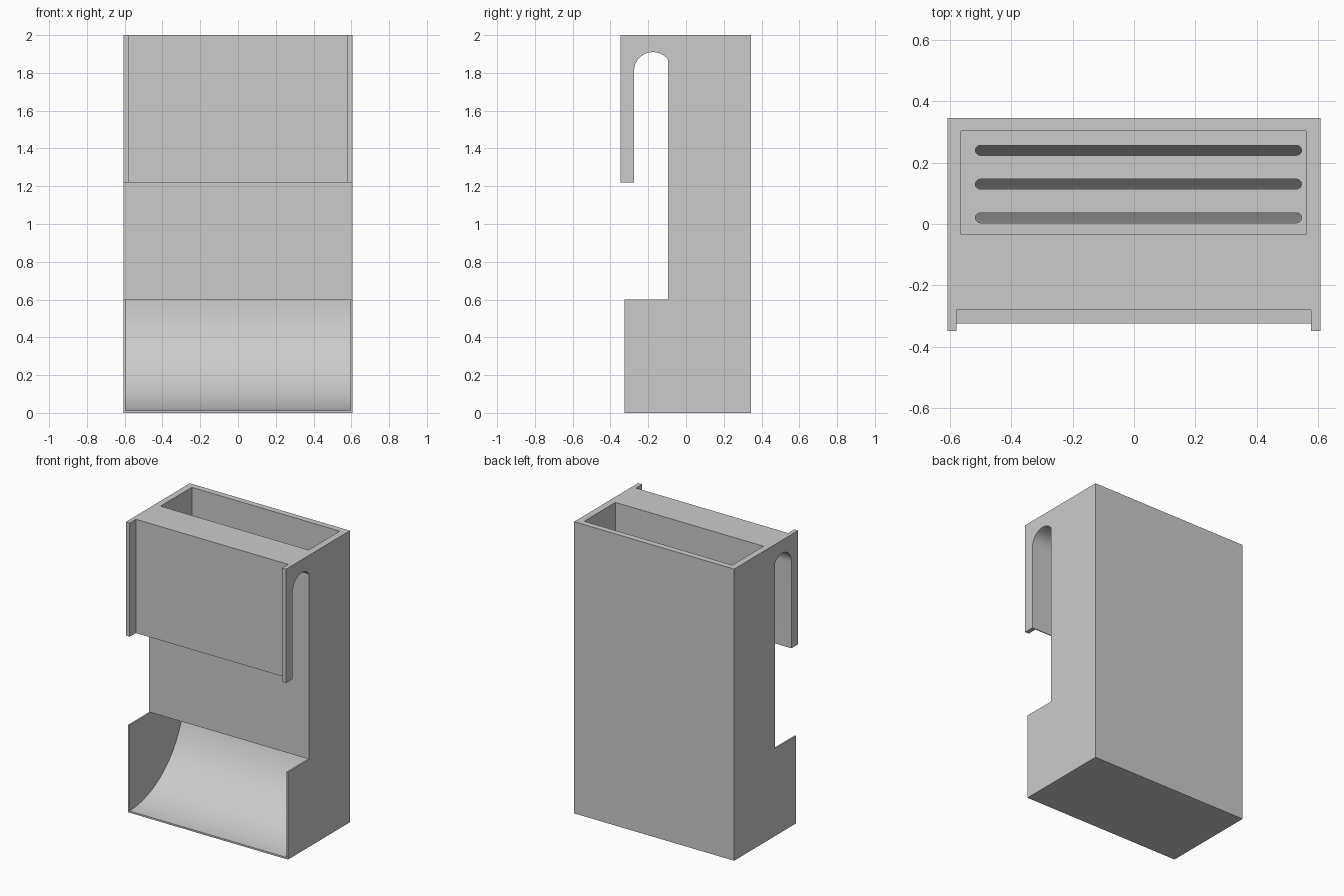
import bpy, bmesh, math
from mathutils import Matrix

cube = bpy.data.objects.get("Cube")
if cube:
    bpy.data.objects.remove(cube, do_unlink=True)

grey = bpy.data.materials.new("light grey")
grey.use_nodes = True
colour = (0.6, 0.6, 0.6, 1)
grey.diffuse_color = colour
grey.node_tree.nodes["Principled BSDF"].inputs["Base Color"].default_value = colour


def arc(cy, cz, r, start, end, steps):
    """Points on an arc, angles in degrees."""
    angles = [math.radians(start + (end - start) * i / steps) for i in range(steps + 1)]
    return [(cy + r * math.cos(a), cz + r * math.sin(a)) for a in angles]


def extrude(name, points, low, high, axis="x"):
    """Prism from a (y, z) outline along x, or an (x, y) outline along z."""
    bm = bmesh.new()
    place = (lambda p: (low, p[0], p[1])) if axis == "x" else (lambda p: (p[0], p[1], low))
    face = bm.faces.new([bm.verts.new(place(p)) for p in points])
    moved = bmesh.ops.extrude_face_region(bm, geom=[face])["geom"]
    shift = (high - low, 0, 0) if axis == "x" else (0, 0, high - low)
    bmesh.ops.translate(bm, vec=shift, verts=[v for v in moved if isinstance(v, bmesh.types.BMVert)])
    bmesh.ops.recalc_face_normals(bm, faces=bm.faces)
    mesh = bpy.data.meshes.new(name)
    bm.to_mesh(mesh)
    bm.free()
    mesh.materials.append(grey)
    ob = bpy.data.objects.new(name, mesh)
    bpy.context.collection.objects.link(ob)
    return ob


def rect(a0, a1, b0, b1):
    return [(a0, b0), (a1, b0), (a1, b1), (a0, b1)]


def cut(body, cutter):
    cutter.hide_render = True
    mod = body.modifiers.new("cut", "BOOLEAN")
    mod.operation = "DIFFERENCE"
    mod.solver = "EXACT"
    mod.object = cutter
    bpy.context.view_layer.objects.active = body
    bpy.ops.object.modifier_apply(modifier=mod.name)
    bpy.data.objects.remove(cutter, do_unlink=True)


# Side outline: tall box, front tray and a hooked front flap
BACK, FRONT, WALL, TRAY = 0.345, -0.348, -0.095, -0.325
hook = arc(-0.175, 1.81, 0.1, 37, 180, 30)
outline = [(BACK, 0), (BACK, 2), (FRONT, 2), (FRONT, 1.22), (-0.275, 1.22)]
outline += hook[::-1] + [(WALL, 0.6), (TRAY, 0.6), (TRAY, 0)]
body = extrude("holder_body", outline, -0.607, 0.607)

# Shallow label recess on the flap, leaving a rim at each side
cut(body, extrude("label_recess", rect(-0.5, -0.281, 1.1, 2.1), -0.578, 0.577))

# Curved tray, running back beneath the container
scoop = arc(TRAY, 0.605, 0.593, -90, 0, 40)
scoop[-1] = (scoop[-1][0], 0.6)
cut(body, extrude("tray_hollow", [(-0.5, 0.6), (-0.5, scoop[0][1])] + scoop, -0.596, 0.596))

# Open container and the slots through its floor
cut(body, extrude("container_hollow", rect(-0.563, 0.56, -0.035, 0.303), 0.645, 2.1, "z"))
for y in (0.02, 0.13, 0.24):
    r = 0.016
    ends = arc(0.53, y, r, -90, 90, 10) + arc(-0.501, y, r, 90, 270, 10)
    cut(body, extrude("drain_slot", ends, 0.55, 0.7, "z"))

bpy.ops.object.select_all(action="DESELECT")
body.select_set(True)
bpy.context.view_layer.objects.active = body
bpy.ops.object.shade_smooth_by_angle(angle=math.radians(25))
